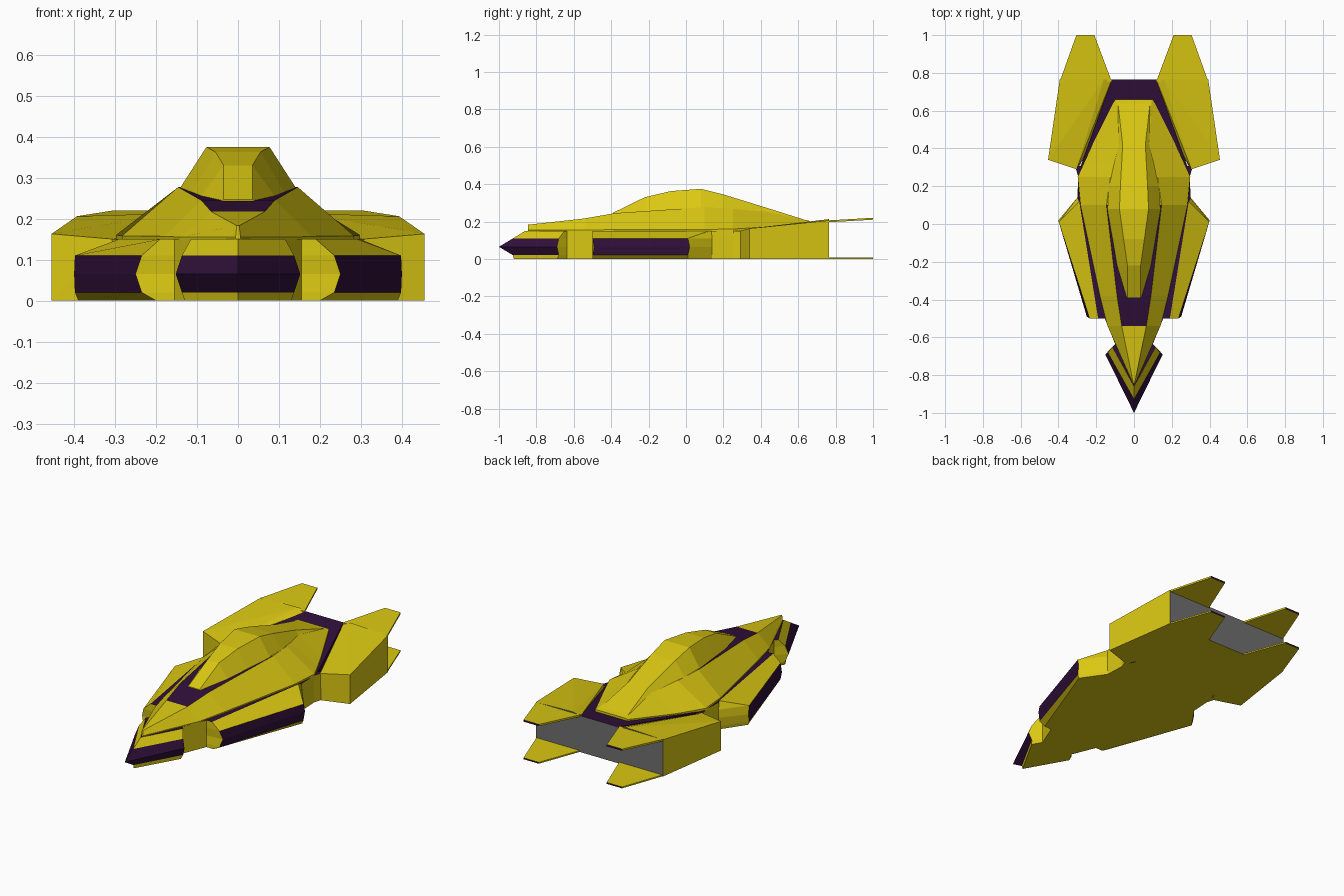
import bpy, bmesh

if "Cube" in bpy.data.objects:
    bpy.data.objects.remove(bpy.data.objects["Cube"])


def material(name, rgb):
    m = bpy.data.materials.new(name)
    m.diffuse_color = (*rgb, 1)
    m.use_nodes = True
    m.node_tree.nodes["Principled BSDF"].inputs["Base Color"].default_value = m.diffuse_color
    return m


MATS = [material("yellow_paint", (0.70, 0.57, 0.006)),
        material("dark_purple", (0.03, 0.005, 0.042)),
        material("engine_grey", (0.16, 0.16, 0.16))]
YELLOW, DARK, GREY = 0, 1, 2


def finish(name, bm):
    me = bpy.data.meshes.new(name)
    bm.to_mesh(me)
    bm.free()
    for m in MATS:
        me.materials.append(m)
    ob = bpy.data.objects.new(name, me)
    bpy.context.collection.objects.link(ob)
    return ob


def loft(name, halves, side_rule, cap=YELLOW):
    """Skin through half outlines, each mirrored across x = 0 into a ring."""
    bm = bmesh.new()
    rings = []
    for half in halves:
        left = [(-x, y, z) for x, y, z in reversed(half) if x > 0]
        rings.append([bm.verts.new(p) for p in half + left])
    n = len(rings[0])
    last = n - 1 if halves[0][0][0] == 0 else n - 2
    for i in range(len(rings) - 1):
        a, b = rings[i], rings[i + 1]
        for j in range(n):
            k = (j + 1) % n
            f = bm.faces.new((a[j], a[k], b[k], b[j]))
            f.material_index = side_rule(i, min(j, last - j))
    bm.faces.new(rings[0])
    bm.faces.new(rings[-1]).material_index = cap
    bmesh.ops.recalc_face_normals(bm, faces=bm.faces)
    return finish(name, bm)


def block(name, points, rule):
    """Convex block from its corner points, mirrored across x = 0."""
    bm = bmesh.new()
    for p in points:
        bm.verts.new(p)
    bmesh.ops.convex_hull(bm, input=bm.verts)
    bmesh.ops.recalc_face_normals(bm, faces=bm.faces)
    bm.normal_update()
    for f in bm.faces:
        f.material_index = rule(f.normal)
    ob = finish(name, bm)
    ob.modifiers.new("mirror", 'MIRROR').use_clip = True
    return ob


# Lower hull: plan outline columns as (bottom, band edge, band middle, top)
columns = [
    [(0, -.92), (0, -.925), (0, -1), (0, -.86)],                     # nose tip
    [(.13, -.69), (.137, -.68), (.152, -.69), (.115, -.65)],         # nose wing
    [(.10, -.635)] * 4,                                              # notch
    [(.155, -.5)] * 4,
    [(.20, -.5), (.235, -.5), (.25, -.49), (.19, -.5)],              # side pod front
    [(.39, .01), (.398, .01), (.40, .02), (.29, .12)],               # side pod rear
    [(.30, .14), (.30, .14), (.30, .14), (.298, .135)],
    [(.295, .25)] * 4,                                               # waist
    [(.31, .30)] * 4,
    [(0, .40)] * 4,
]
levels = [(0, 0), (1, .02), (2, .065), (1, .11), (3, .15)]
loft("lower_hull",
     [[(*c[k], z) for c in columns] for k, z in levels],
     lambda i, j: DARK if i in (1, 2) and j in (0, 4) else YELLOW,
     cap=DARK)

# Upper body: y, edge x, edge z, shoulder x, shoulder z
body = [(-.845, .006, .155, .003, .183), (-.54, .14, .155, .065, .217),
        (-.38, .18, .157, .09, .245), (.10, .283, .158, .146, .277),
        (.25, .298, .160, .125, .268), (.33, .262, .165, .105, .26),
        (.42, .22, .172, .08, .255), (.66, .10, .20, .093, .204)]
loft("upper_body",
     [[(xe, y, .14), (xe, y, ze), (xs, y, zs)] for y, xe, ze, xs, zs in body],
     lambda i, j: DARK if j == 2 and i in (1, 2) else YELLOW)

# Canopy: y, base x, base z, roof x, roof z
canopy = [(-.39, .04, .243, .035, .247), (-.22, .09, .255, .035, .33),
          (-.08, .115, .262, .055, .363), (.08, .142, .274, .077, .375),
          (.20, .135, .268, .072, .345), (.42, .085, .25, .06, .277),
          (.64, .095, .20, .085, .208)]
loft("canopy",
     [[(xb, y, zb - .02), (xb, y, zb), (xt, y, zt)] for y, xb, zb, xt, zt in canopy],
     lambda i, j: YELLOW)


# Rear pods and the dark deck between them; the back is grey
def pod_rule(n):
    return GREY if n.y > .9 else YELLOW


def deck_rule(n):
    return GREY if n.y > .9 else YELLOW if n.z < -.5 else DARK


block("rear_pods",
      [(.455, .34, 0), (.30, .29, 0), (.393, .765, 0), (.02, .765, 0),
       (.455, .34, .163), (.305, .29, .15), (.393, .765, .206),
       (.16, .765, .213), (.118, .765, .2)], pod_rule)
block("rear_deck",
      [(0, .30, .152), (.285, .30, .152), (0, .765, .203), (.117, .765, .203),
       (0, .30, 0), (.285, .30, 0), (0, .765, 0), (.117, .765, 0)], deck_rule)


# Thin tail fins, above and below, with dark tips
def fin(name, z_front, z_back, thick):
    plan = [(.393, .755, z_front), (.305, 1, z_back), (.21, 1, z_back), (.118, .755, z_front)]
    points = plan + [(x, y, z - thick) for x, y, z in plan]
    block(name, points, lambda n: DARK if n.y > .9 else YELLOW)


fin("upper_tail_fins", .206, .220, .010)
fin("lower_tail_fins", .008, .008, .008)
